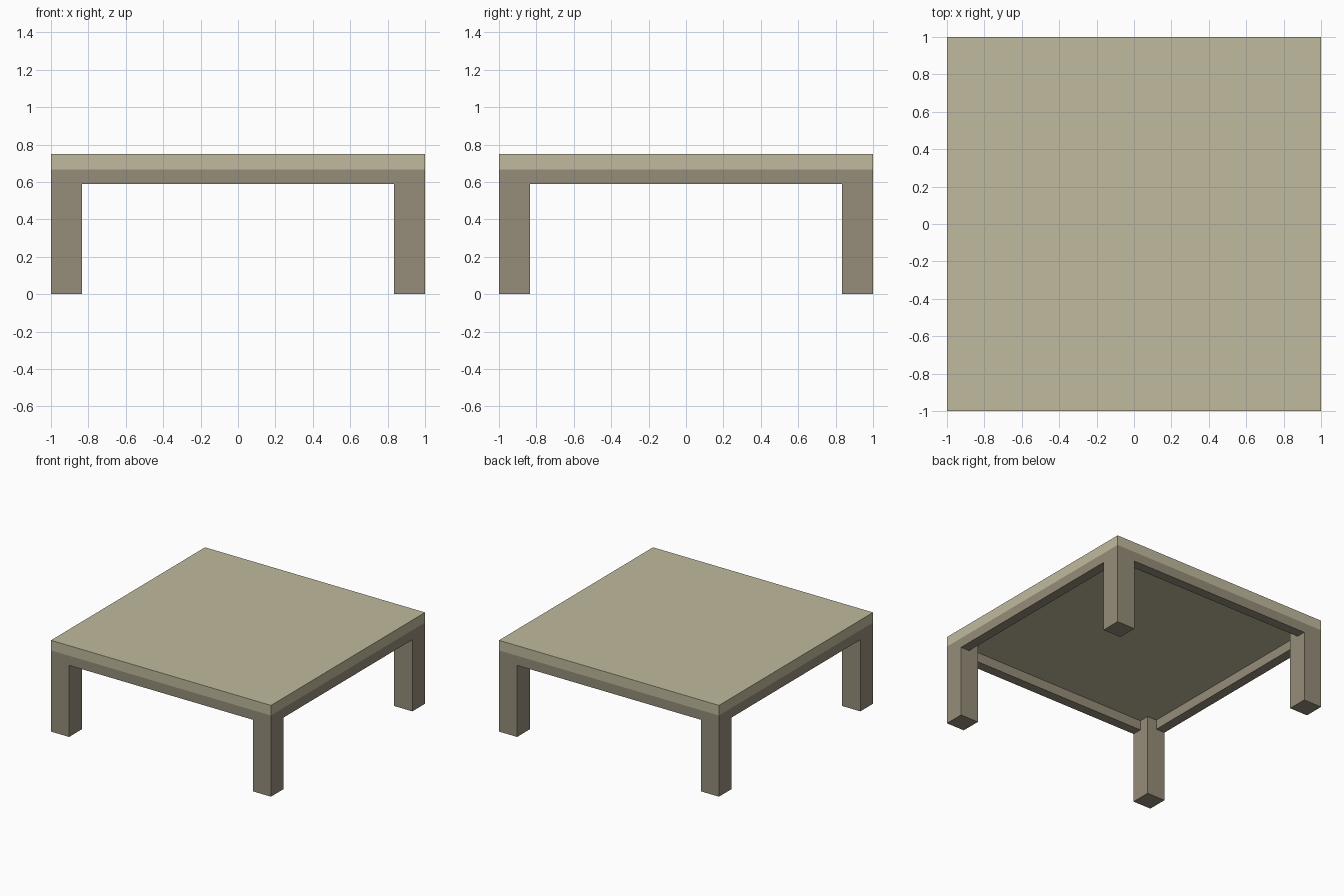
import bpy

old = bpy.data.objects.get("Cube")
if old:
    bpy.data.objects.remove(old, do_unlink=True)


def make_material(name, rgb):
    mat = bpy.data.materials.new(name)
    mat.use_nodes = True
    colour = (*rgb, 1.0)
    mat.diffuse_color = colour
    mat.node_tree.nodes["Principled BSDF"].inputs["Base Color"].default_value = colour
    return mat


def box(name, low, high, mat):
    """Axis-aligned box between two corners."""
    centre = [(a + b) / 2 for a, b in zip(low, high)]
    bpy.ops.mesh.primitive_cube_add(size=1, location=centre)
    obj = bpy.context.object
    obj.name = name
    obj.scale = [b - a for a, b in zip(low, high)]
    bpy.ops.object.transform_apply(location=False, rotation=False, scale=True)
    obj.data.materials.append(mat)
    return obj


tan = make_material("pale tan", (0.53, 0.49, 0.34))
brown = make_material("grey brown", (0.305, 0.27, 0.195))

HALF, TOP, SLAB, APRON = 1.0, 0.75, 0.667, 0.588
LEG, RAIL = 0.165, 0.08
inner = HALF - LEG

# Table top
box("table_top", (-HALF, -HALF, SLAB), (HALF, HALF, TOP), tan)

# Corner legs
for side, sx in (("right", -1), ("left", 1)):
    for end, sy in (("front", -1), ("back", 1)):
        xs = sorted((sx * inner, sx * HALF))
        ys = sorted((sy * inner, sy * HALF))
        box(f"{end}_{side}_leg", (xs[0], ys[0], 0), (xs[1], ys[1], SLAB), brown)

# Apron rails between the legs, flush with the outer faces
for s, across, along in ((-1, "front", "right"), (1, "back", "left")):
    lo, hi = sorted((s * HALF, s * (HALF - RAIL)))
    box(f"{across}_apron", (-inner, lo, APRON), (inner, hi, SLAB), brown)
    box(f"{along}_apron", (lo, -inner, APRON), (hi, inner, SLAB), brown)
